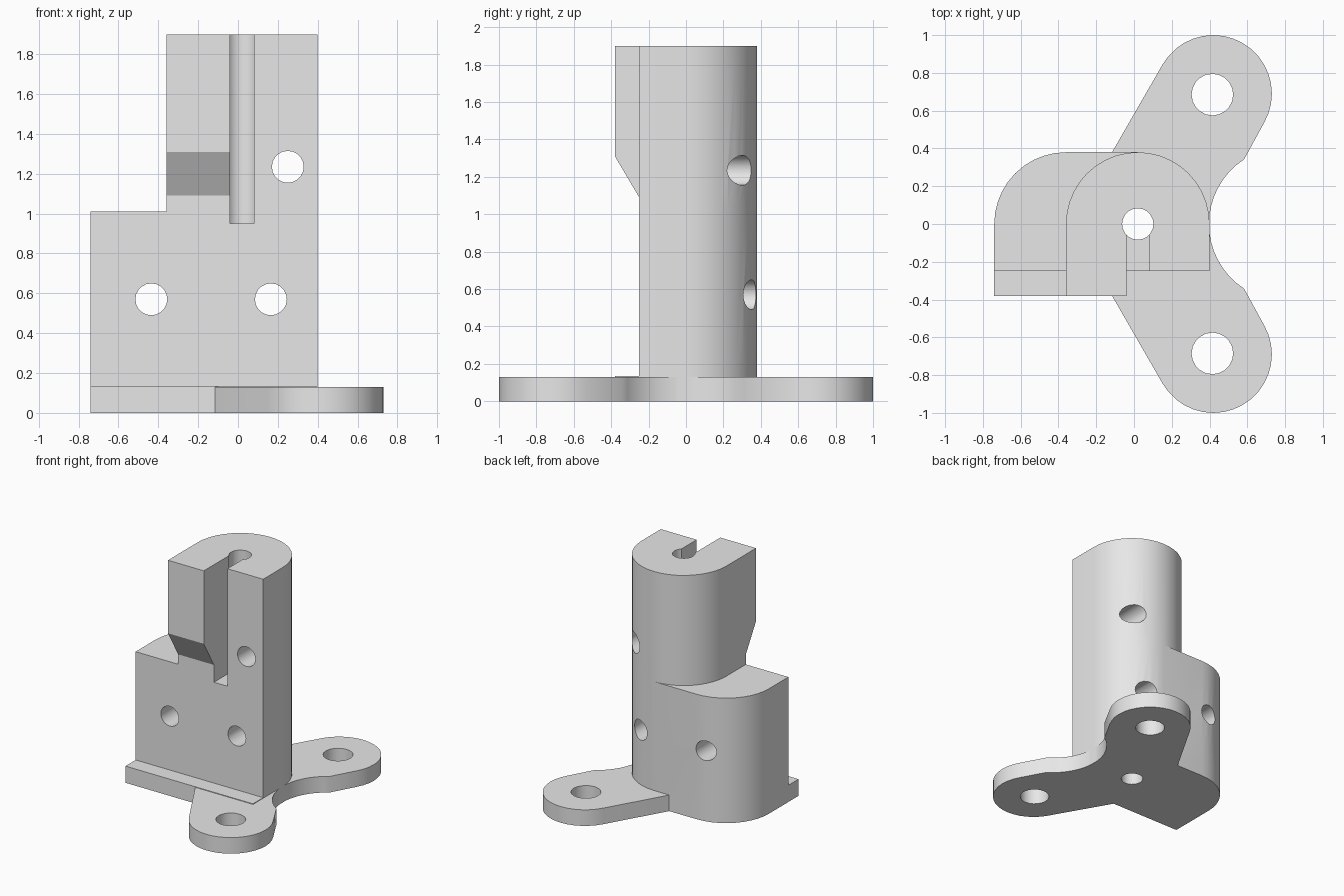
import bpy, bmesh
from math import radians, sin, cos
from mathutils import Vector

cube = bpy.data.objects.get("Cube")
if cube:
    bpy.data.objects.remove(cube, do_unlink=True)

grey = bpy.data.materials.new("light_grey")
grey.use_nodes = True
grey.diffuse_color = (0.8, 0.8, 0.8, 1)
for node in grey.node_tree.nodes:
    if node.type == 'BSDF_PRINCIPLED':
        node.inputs["Base Color"].default_value = (0.8, 0.8, 0.8, 1)


def arc(cx, cy, r, start, end, steps):
    angles = [radians(start + (end - start) * i / steps) for i in range(steps + 1)]
    return [(cx + r * cos(a), cy + r * sin(a)) for a in angles]


def prism(name, outline, low, high, axis='z'):
    """Extrude a flat outline along z (xy outline), y (xz) or x (yz)."""
    place = {'z': lambda u, v, w: (u, v, w),
             'y': lambda u, v, w: (u, w, v),
             'x': lambda u, v, w: (w, u, v)}[axis]
    bm = bmesh.new()
    bottom = [bm.verts.new(place(u, v, low)) for u, v in outline]
    top = [bm.verts.new(place(u, v, high)) for u, v in outline]
    bm.faces.new(bottom)
    bm.faces.new(top)
    for i in range(len(outline)):
        j = (i + 1) % len(outline)
        bm.faces.new((bottom[i], bottom[j], top[j], top[i]))
    bmesh.ops.recalc_face_normals(bm, faces=bm.faces)
    mesh = bpy.data.meshes.new(name)
    bm.to_mesh(mesh)
    bm.free()
    mesh.materials.append(grey)
    obj = bpy.data.objects.new(name, mesh)
    bpy.context.collection.objects.link(obj)
    return obj


def hole(u, v, r, axis, low=-1, high=3):
    return prism("hole_cutter", arc(u, v, r, 0, 342, 19), low, high, axis)


def combine(target, other, operation):
    mod = target.modifiers.new("combine", 'BOOLEAN')
    mod.operation, mod.solver, mod.object = operation, 'EXACT', other
    bpy.ops.object.select_all(action='DESELECT')
    target.select_set(True)
    bpy.context.view_layer.objects.active = target
    bpy.ops.object.modifier_apply(modifier=mod.name)
    bpy.data.objects.remove(other, do_unlink=True)


LEFT, RIGHT, MID, R = -0.74, 0.40, 0.02, 0.38
FRONT, LIP = -0.25, -0.38
SOLE, STEP, TOP = 0.135, 1.01, 1.90

# Lower block and its lipped sole share a rounded back
back = arc(MID, 0, R, 0, 90, 10) + arc(LEFT + R, 0, R, 90, 180, 10)
body = prism("bracket_body", back + [(LEFT, FRONT), (RIGHT, FRONT)], SOLE, STEP)
sole = prism("sole", back + [(LEFT, LIP), (RIGHT, LIP)], 0, SOLE)

# Upper column with a half-round back
column = prism("column", arc(MID, 0, R, 0, 180, 20) +
               [(MID - R, FRONT), (RIGHT, FRONT)], STEP, TOP)

# Thickened jaw with a sloping underside
jaw = prism("jaw", [(FRONT, TOP), (LIP, TOP), (LIP, 1.31), (FRONT, 1.09)],
            MID - R, MID, 'x')

# Two mounting ears, mirrored front to back
ear = (arc(0.805, 0, 0.408, 180, 123, 8) +
       arc(0.42, 0.69, 0.31, -30, 150, 18) + [(-0.22, 0.2)])
ears = prism("mounting_ears", ear + [(x, -y) for x, y in reversed(ear[1:])], 0, 0.13)

for part in (column, jaw, sole, ears):
    combine(body, part, 'UNION')

# Slot, centre bore, cross holes and ear holes
slot = prism("slot_cutter", [(-0.04, -1), (0.08, -1), (0.08, 0), (-0.04, 0)], 0.95, 3)
cutters = [slot, hole(MID, 0, 0.083, 'z')]
cutters += [hole(x, z, 0.08, 'y', -2, 2)
            for x, z in ((-0.435, 0.57), (0.165, 0.57), (0.25, 1.235))]
cutters += [hole(0.415, y, 0.11, 'z') for y in (-0.685, 0.685)]
for cutter in cutters:
    combine(body, cutter, 'DIFFERENCE')

bpy.ops.object.shade_smooth_by_angle(angle=radians(30))
